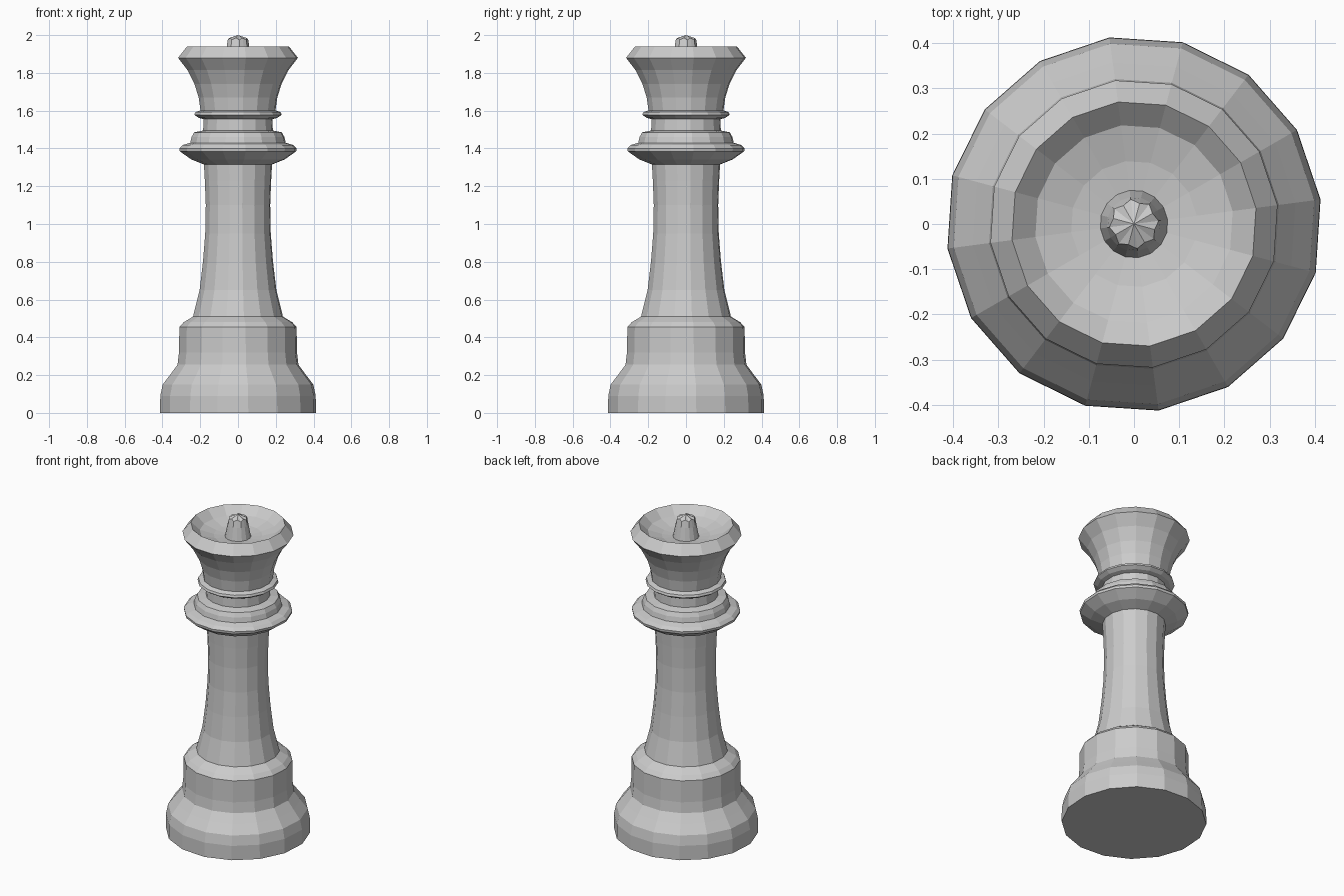
import bpy
import bmesh
from math import cos, sin, radians, tau

if "Cube" in bpy.data.objects:
    bpy.data.objects.remove(bpy.data.objects["Cube"])

SIDES = 16
TURN = radians(7.5)


def lathe(name, profile, cap_bottom=False, tip=None, flute=None):
    """Revolve (radius, z) points into flat 16-sided rings.
    flute = (radius, z) replaces every second vertex of the last ring."""
    bm = bmesh.new()
    rings = []
    for level, (r, z) in enumerate(profile):
        ring = []
        for i in range(SIDES):
            a = TURN + tau * i / SIDES
            rr, zz = r, z
            if flute and level == len(profile) - 1 and i % 2:
                rr, zz = flute
            ring.append(bm.verts.new((rr * cos(a), rr * sin(a), zz)))
        rings.append(ring)
    for low, high in zip(rings, rings[1:]):
        for i in range(SIDES):
            j = (i + 1) % SIDES
            bm.faces.new((low[i], low[j], high[j], high[i]))
    if cap_bottom:
        bm.faces.new(rings[0][::-1])
    if tip is not None:
        top = bm.verts.new((0, 0, tip))
        for i in range(SIDES):
            bm.faces.new((rings[-1][i], rings[-1][(i + 1) % SIDES], top))
    mesh = bpy.data.meshes.new(name)
    bm.to_mesh(mesh)
    bm.free()
    obj = bpy.data.objects.new(name, mesh)
    bpy.context.collection.objects.link(obj)
    return obj


# Stepped foot
lathe("base", [(.416, 0), (.415, .09), (.402, .15), (.36, .205), (.323, .255),
               (.315, .32), (.313, .455), (.29, .48), (.24, .51)], cap_bottom=True)

# Waisted shaft
lathe("column", [(.24, .51), (.205, .65), (.187, .80), (.175, .95),
                 (.172, 1.10), (.177, 1.23), (.182, 1.315)])

# Wide flange, step and thin ring
lathe("collar", [(.182, 1.315), (.25, 1.342), (.311, 1.385), (.313, 1.40),
                 (.295, 1.418), (.255, 1.43), (.248, 1.46), (.235, 1.485),
                 (.186, 1.495), (.184, 1.555), (.21, 1.562), (.233, 1.578),
                 (.228, 1.592), (.20, 1.602)])

# Flared head with shallow bowl
lathe("crown", [(.20, 1.602), (.21, 1.67), (.232, 1.74), (.27, 1.815),
                (.32, 1.88), (.272, 1.94), (.22, 1.893), (.14, 1.87),
                (.075, 1.862)])

# Fluted peg in the bowl
lathe("finial", [(.075, 1.862), (.06, 1.94), (.055, 1.975)],
      tip=2.0, flute=(.047, 1.985))
